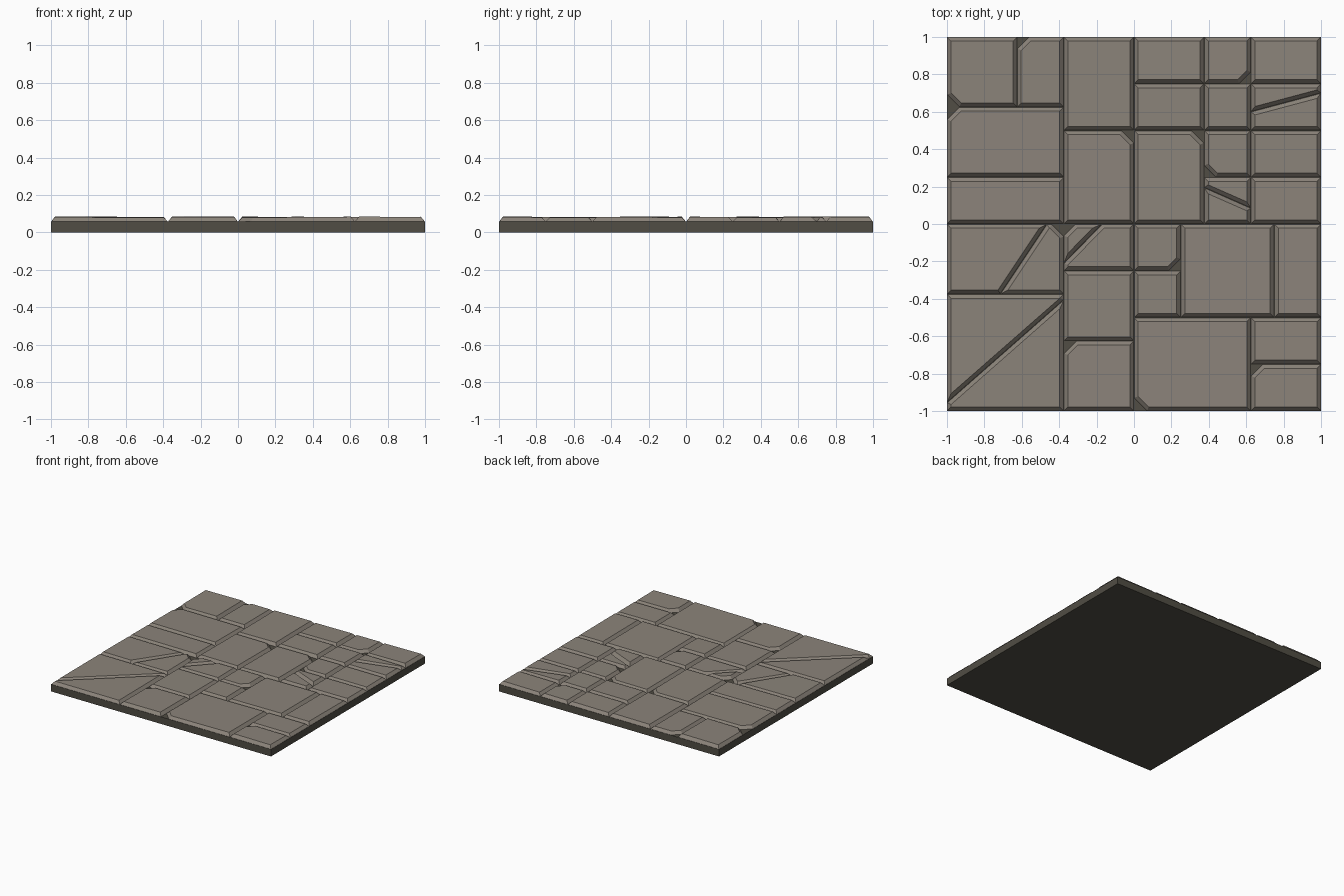
import bpy, bmesh, random
from mathutils import Vector

if "Cube" in bpy.data.objects:
    bpy.data.objects.remove(bpy.data.objects["Cube"])

random.seed(4)
BASE, TOP, INSET = 0.058, 0.081, 0.022


def material(name, rgb):
    m = bpy.data.materials.new(name)
    m.diffuse_color = (*rgb, 1)
    m.use_nodes = True
    m.node_tree.nodes["Principled BSDF"].inputs["Base Color"].default_value = m.diffuse_color
    return m


STONE = material("warm grey stone", (0.26, 0.23, 0.195))
MORTAR = material("dark mortar", (0.082, 0.075, 0.058))


def clip(poly, a, b):
    """Keep the part of a convex polygon to the left of the line a-b."""
    d = b - a
    out = []
    for i, p in enumerate(poly):
        q = poly[(i + 1) % len(poly)]
        sp, sq = d.cross(p - a), d.cross(q - a)
        if sp >= 0:
            out.append(p)
        if sp * sq < 0:
            out.append(p.lerp(q, sp / (sp - sq)))
    return out


def shrink(poly, w):
    """Mitred inset of a counter-clockwise convex polygon."""
    out = []
    for i, p in enumerate(poly):
        e1 = (p - poly[i - 1]).normalized()
        e2 = (poly[(i + 1) % len(poly)] - p).normalized()
        n1, n2 = Vector((-e1.y, e1.x)), Vector((-e2.y, e2.x))
        out.append(p + (n1 + n2) * (w / (1 + n1.dot(n2))))
    return out


def stone(poly):
    """Bevelled paving stone with a slightly tilted top."""
    c = sum(poly, Vector((0, 0))) / len(poly)
    tilt = Vector((random.uniform(-.009, .009), random.uniform(-.009, .009)))
    lift = random.uniform(-.001, .002)
    bm = bmesh.new()
    low = [bm.verts.new((p.x, p.y, BASE - .003)) for p in poly]
    mid = [bm.verts.new((p.x, p.y, BASE + .001)) for p in shrink(poly, .002)]
    top = [bm.verts.new((p.x, p.y, TOP + lift + tilt.dot(p - c)))
           for p in shrink(poly, INSET)]
    n = len(poly)
    for lo, hi in ((low, mid), (mid, top)):
        for i in range(n):
            j = (i + 1) % n
            bm.faces.new((lo[i], lo[j], hi[j], hi[i]))
    bm.faces.new(top)
    me = bpy.data.meshes.new("paving_stone")
    bm.to_mesh(me)
    bm.free()
    me.materials.append(STONE)
    bpy.context.collection.objects.link(bpy.data.objects.new("paving_stone", me))


# Broken corners, by which corner of the stone sits at which grid point
CHIPS = {
    (1, 1): {(-8, 5), (3, 2), (0, -8)},
    (1, -1): {(-5, 8), (-8, 5), (-3, 0), (-3, -5), (5, -6)},
    (-1, -1): {(0, 4), (3, 4), (-3, 0)},
    (-1, 1): {(5, 6), (2, -2)},
}
# Cracks through whole stones
CRACKS = [(Vector(a), Vector(b)) for a, b in (
    ((.625, .6), (1, .7)), ((.375, .195), (.625, .085)),
    ((-.465, 0), (-.715, -.375)), ((-1, -.955), (-.375, -.405)),
    ((-.375, -.21), (-.17, 0)))]


def paving(x0, y0, x1, y1):
    """One grid cell: a rectangle, with its chips and crack."""
    poly = [Vector((x / 8, y / 8)) for x, y in ((x0, y0), (x1, y0), (x1, y1), (x0, y1))]
    size = .055 + .03 * min(x1 - x0, y1 - y0) / 8
    for (sx, sy), points in CHIPS.items():
        corner = (x0 if sx > 0 else x1, y0 if sy > 0 else y1)
        if corner in points:
            c = Vector(corner) / 8
            a, b = c + Vector((sx * size, 0)), c + Vector((0, sy * size))
            poly = clip(poly, b, a) if sx * sy > 0 else clip(poly, a, b)
    for a, b in CRACKS:
        m = (a + b) * 4
        if x0 < m.x < x1 and y0 < m.y < y1:
            stone(clip(poly, a, b))
            poly = clip(poly, b, a)
    stone(poly)


def column(x0, x1, *ys):
    """Stack of stones between successive heights (grid of eighths)."""
    for y0, y1 in zip(ys, ys[1:]):
        paving(x0, y0, x1, y1)


# Mortar slab
bpy.ops.mesh.primitive_cube_add(size=1, location=(0, 0, BASE / 2))
slab = bpy.context.object
slab.name = "mortar_slab"
slab.scale = (2, 2, BASE)
slab.data.materials.append(MORTAR)

# Back left
column(-8, -3, 0, 2, 5)
column(-8, -5, 5, 8)
column(-5, -3, 5, 8)
column(-3, 0, 0, 4, 8)
# Back right
column(0, 3, 0, 4, 6, 8)
for left, right in ((3, 5), (5, 8)):
    column(left, right, *range(0, 9, 2))
# Front left
column(-8, -3, -8, -3, 0)
column(-3, 0, -8, -5, -2, 0)
# Front right
column(0, 2, -4, -2, 0)
column(2, 6, -4, 0)
column(6, 8, -4, 0)
column(0, 5, -8, -4)
column(5, 8, -8, -6, -4)
